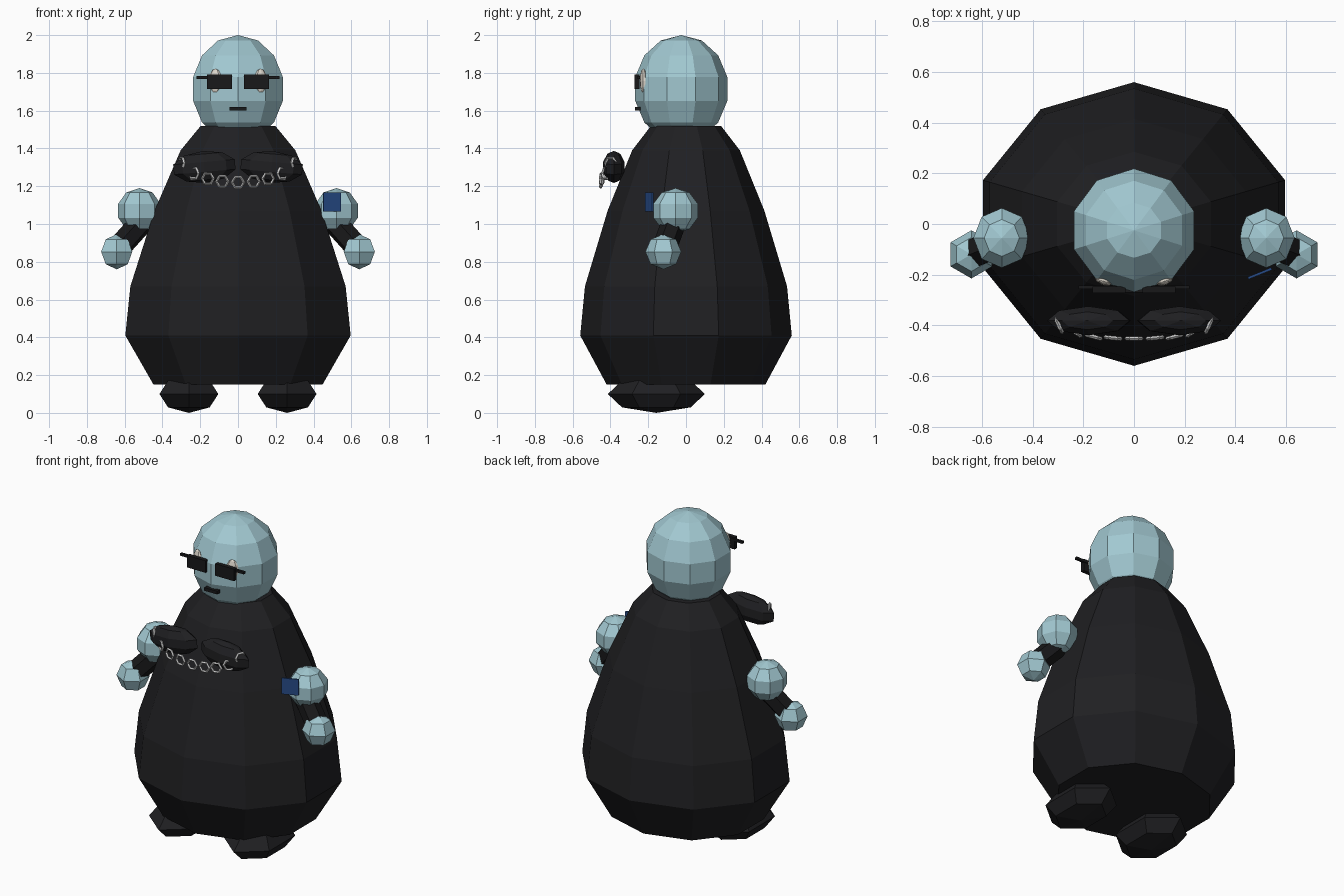
import bpy, bmesh
from math import pi, cos, sin, radians
from mathutils import Vector

if "Cube" in bpy.data.objects:
    bpy.data.objects.remove(bpy.data.objects["Cube"])


def material(name, rgb):
    m = bpy.data.materials.new(name)
    m.diffuse_color = (*rgb, 1)
    m.use_nodes = True
    m.node_tree.nodes["Principled BSDF"].inputs["Base Color"].default_value = m.diffuse_color
    return m


SKIN = material("pale_blue", (0.36, 0.58, 0.64))
CLOTH = material("charcoal", (0.014, 0.014, 0.016))
BLACK = material("black", (0.009, 0.009, 0.010))
BLUE = material("blue", (0.02, 0.07, 0.24))
CREAM = material("cream", (0.75, 0.70, 0.62))


def finish(name, mat):
    o = bpy.context.object
    o.name = name
    if mat:
        o.data.materials.append(mat)
    return o


def ball(name, loc, radii, segs, rings, mat, rot=(0, 0, 0)):
    bpy.ops.mesh.primitive_uv_sphere_add(segments=segs, ring_count=rings, radius=1,
                                         location=loc, rotation=rot)
    o = finish(name, mat)
    o.scale = radii
    return o


def box(name, loc, size, mat, rot=(0, 0, 0)):
    bpy.ops.mesh.primitive_cube_add(size=1, location=loc, rotation=rot)
    o = finish(name, mat)
    o.scale = size
    return o


def rod(name, a, b, r, sides, mat):
    a, b = Vector(a), Vector(b)
    d = b - a
    bpy.ops.mesh.primitive_cylinder_add(vertices=sides, radius=r, depth=d.length, location=(a + b) / 2,
                                        rotation=d.to_track_quat('Z', 'Y').to_euler())
    return finish(name, mat)


# Body: ten-sided pear shape, slightly wider than deep
profile = [(0.42, 0.15), (0.56, 0.41), (0.535, 0.67), (0.415, 1.07), (0.285, 1.39), (0.185, 1.52)]
N = 10
bm = bmesh.new()
loops = []
for r, z in profile:
    loops.append([bm.verts.new((1.12 * r * cos(pi / 2 + 2 * pi * i / N),
                                r * sin(pi / 2 + 2 * pi * i / N), z)) for i in range(N)])
for lo, hi in zip(loops, loops[1:]):
    for i in range(N):
        j = (i + 1) % N
        bm.faces.new((lo[i], lo[j], hi[j], hi[i]))
bm.faces.new(loops[0][::-1])
bm.faces.new(loops[-1])
mesh = bpy.data.meshes.new("body")
bm.to_mesh(mesh)
bm.free()
mesh.materials.append(CLOTH)
bpy.context.collection.objects.link(bpy.data.objects.new("body", mesh))

# Head and mouth
ball("head", (0, -0.025, 1.715), (0.256, 0.25, 0.285), 10, 7, SKIN)
box("mouth", (0, -0.255, 1.61), (0.09, 0.03, 0.02), BLACK)

# Glasses bar
box("glasses_bar", (0, -0.25, 1.775), (0.44, 0.015, 0.015), BLACK)

for s, side in ((-1, "left"), (1, "right")):
    # Eyes and lenses
    ball("eye_" + side, (s * 0.12, -0.226, 1.758), (0.036, 0.016, 0.065), 8, 6, CREAM,
         (0, 0, s * radians(18)))
    box("lens_" + side, (s * 0.098, -0.26, 1.753), (0.13, 0.025, 0.075), BLACK)
    # Collar lobes on the chest
    ball("collar_" + side, (s * 0.178, -0.382, 1.302), (0.172, 0.06, 0.085), 8, 5, CLOTH,
         (0, s * radians(5), 0))
    # Arm: shoulder ball, dark forearm, hand
    ball("upper_arm_" + side, (s * 0.522, -0.055, 1.07), (0.118, 0.124, 0.12), 8, 5, SKIN)
    rod("forearm_" + side, (s * 0.50, -0.06, 1.02), (s * 0.635, -0.115, 0.87), 0.065, 6, BLACK)
    ball("hand_" + side, (s * 0.642, -0.12, 0.853), (0.095, 0.095, 0.093), 6, 4, SKIN)
    # Foot
    ball("foot_" + side, (s * 0.26, -0.157, 0.1), (0.18, 0.257, 0.1), 6, 4, CLOTH)

# Arm patch
box("arm_patch", (0.497, -0.195, 1.117), (0.1, 0.01, 0.1), BLUE, (0, 0, radians(22)))

# Neck chain: hexagonal links following a drooping arc, mirrored
links = [(0, -0.452, 1.22, 0), (0.083, -0.45, 1.225, 6), (0.16, -0.445, 1.24, 15),
         (0.235, -0.425, 1.268, 35), (0.297, -0.40, 1.322, 65)]
for x, y, z, turn in links:
    for s in ((1,) if x == 0 else (-1, 1)):
        bpy.ops.mesh.primitive_torus_add(major_segments=6, minor_segments=4, major_radius=0.031,
                                         minor_radius=0.008, location=(s * x, y, z),
                                         rotation=(pi / 2, 0, s * radians(turn)))
        finish("chain_link", None)
